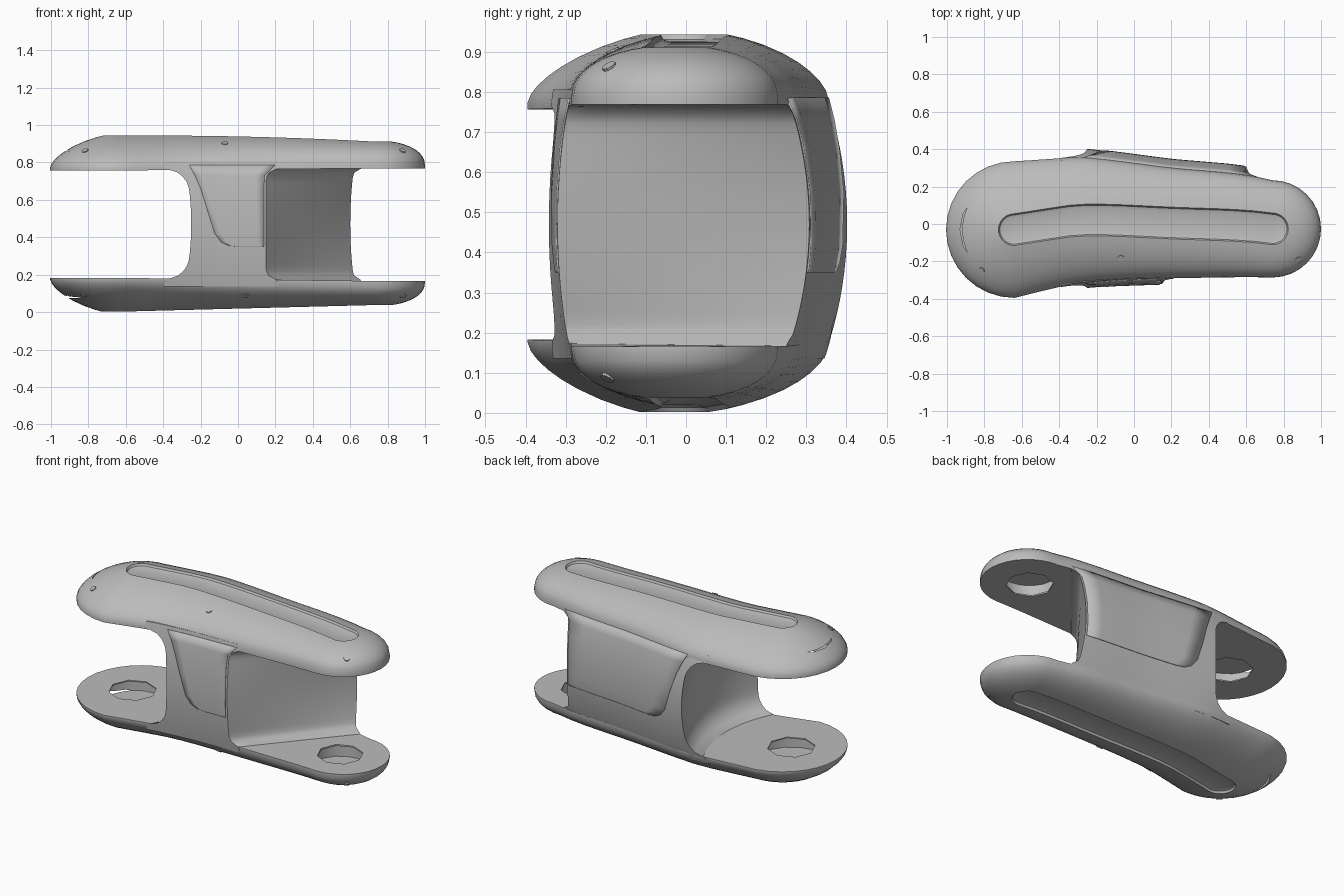
import bpy, bmesh, math
from mathutils import Vector

if "Cube" in bpy.data.objects:
    bpy.data.objects.remove(bpy.data.objects["Cube"])

grey = bpy.data.materials.new("plain grey")
grey.use_nodes = True
grey.diffuse_color = (0.5, 0.5, 0.5, 1)
grey.node_tree.nodes["Principled BSDF"].inputs["Base Color"].default_value = (0.5, 0.5, 0.5, 1)

# Plan of the pods: spine x, centre y, half width
SPINE = [(-0.64, -0.03, 0.365), (-0.5, -0.008, 0.352), (-0.35, 0.015, 0.34), (-0.25, 0.022, 0.335),
         (-0.1, 0.02, 0.32), (0.2, 0.005, 0.295), (0.5, -0.005, 0.28), (0.62, -0.012, 0.272),
         (0.74, -0.026, 0.26)]
X0, X1 = SPINE[0][0], SPINE[-1][0]
LOW, HIGH = 0.174, 0.766     # mean heights of the inner plates
GROOVE = 0.085


def spine(x):
    x = min(max(x, X0), X1)
    for a, b in zip(SPINE, SPINE[1:]):
        if x <= b[0]:
            t = (x - a[0]) / (b[0] - a[0])
            return a[1] + t * (b[1] - a[1]), a[2] + t * (b[2] - a[2])


def activate(ob):
    bpy.ops.object.select_all(action='DESELECT')
    ob.select_set(True)
    bpy.context.view_layer.objects.active = ob


def smooth(ob, angle):
    activate(ob)
    bpy.ops.object.shade_smooth_by_angle(angle=math.radians(angle))


def finish(name, bm, angle=30):
    bmesh.ops.recalc_face_normals(bm, faces=bm.faces)
    mesh = bpy.data.meshes.new(name)
    bm.to_mesh(mesh)
    bm.free()
    ob = bpy.data.objects.new(name, mesh)
    bpy.context.collection.objects.link(ob)
    mesh.materials.append(grey)
    smooth(ob, angle)
    return ob


def loft(rings, strip_caps):
    bm = bmesh.new()
    loops = [[bm.verts.new(p) for p in ring] for ring in rings]
    n = len(loops[0])
    for a, b in zip(loops, loops[1:]):
        for i in range(n):
            j = (i + 1) % n
            bm.faces.new((a[i], a[j], b[j], b[i]))
    for r in (loops[0], loops[-1]):
        if not strip_caps:
            bm.faces.new(r)
            continue
        bm.faces.new((r[0], r[1], r[-1]))
        for i in range(1, n // 2 - 1):
            bm.faces.new((r[i], r[i + 1], r[n - i - 1], r[n - i]))
        bm.faces.new((r[n // 2 - 1], r[n // 2], r[n // 2 + 1]))
    return bm


# Outline as (spine x, direction), from the left tip round the front
ARC, SIDE = 8, 14
half = [(X0, math.pi + math.pi / 2 * i / ARC) for i in range(ARC)]
half += [(X0 + (X1 - X0) * i / SIDE, 1.5 * math.pi) for i in range(SIDE + 1)]
half += [(X1, 1.5 * math.pi + math.pi / 2 * i / ARC) for i in range(1, ARC + 1)]
OUTLINE = half + [(x, -a) for x, a in reversed(half[1:-1])]


def plate_z(x, side):
    t = (x - X0) / (X1 - X0)
    return 0.757 + 0.012 * t if side > 0 else 0.183 - 0.017 * t


def pod_point(x, a, f, side, r=None, sink=0.0):
    """f runs from the plate (None), over the lip (0), to the edge of the groove (1)."""
    c, w = spine(x)
    t = (x - X0) / (X1 - X0)
    height, rim = (0.186 - 0.044 * t * t, 0.017) if side > 0 else (0.181 - 0.053 * t, 0.008)
    p = 1.55 + 0.6 * t
    dome = lambda g: (1 - (1 - g) ** p) ** (1 / p)
    end = (w - GROOVE) / w
    rise = 0 if f is None else rim + (height - rim) * dome(f * end) / dome(end) - sink
    r = w + (f or 0) * (GROOVE - w) if r is None else r
    pos = Vector((x + r * math.cos(a), c + r * math.sin(a), plate_z(x, side) + side * rise))
    normal = Vector((r * math.cos(a) / w ** 2, r * math.sin(a) / w ** 2, side * rise / height ** 2))
    return pos, normal.normalized()


def prism(name, x, y, z, radius, depth, sides):
    bm = bmesh.new()
    bmesh.ops.create_cone(bm, cap_ends=True, segments=sides, radius1=radius, radius2=radius, depth=depth)
    bmesh.ops.translate(bm, verts=bm.verts, vec=(x, y, z))
    return finish(name, bm)


def cut(ob, cutter):
    mod = ob.modifiers.new("cut", 'BOOLEAN')
    mod.operation, mod.solver, mod.object = 'DIFFERENCE', 'EXACT', cutter
    cutter.hide_render = True
    activate(ob)
    bpy.ops.object.modifier_apply(modifier="cut")
    bpy.data.objects.remove(cutter)


def pod(name, side):
    rings = []
    for f in (None, 0, 0.03, 0.09, 0.18, 0.3, 0.45, 0.65, 0.85, 1):
        rings.append([pod_point(x, a, f, side)[0] for x, a in OUTLINE])
    # Sunken strip along the crown
    for r, sink in ((0.078, 0.012), (0.06, 0.018)):
        rings.append([pod_point(x, a, 1, side, r, sink)[0] for x, a in OUTLINE])
    ob = finish(name, loft(rings, True))
    # Eight sided openings in a thin plate, over hollow ends
    for x, hole, room, deep in ((-0.7, 0.135, 0.23, 0.1), (0.72, 0.13, 0.165, 0.08)):
        z = plate_z(x, side)
        cut(ob, prism("room_cutter", x, -0.03, z + side * (0.008 + deep / 2), room, deep, 16))
        cut(ob, prism("hole_cutter", x, -0.03, z, hole, 0.05, 8))
    smooth(ob, 30)


pod("upper_pod", 1)
pod("lower_pod", -1)


# Central block between the pods, hollowed at both ends
def bulge(z):
    return 1 - ((z - 0.471) / 0.3) ** 2


def wall_y(x, z, back):
    c, w = spine(x)
    return c + w + 0.045 * bulge(z) if back else c - w - 0.002 - 0.027 * bulge(z)


def flare(z, radius):
    e = max(min(z - LOW, HIGH - z), 0)
    return radius - math.sqrt(radius ** 2 - (radius - e) ** 2) if e < radius else 0


def wall_ends(z):
    left = -0.25 - 0.03 * (1 - bulge(z)) - flare(z, 0.11)
    return left, 0.15 + flare(z, 0.06), 0.6 + 0.02 * (1 - bulge(z)) + flare(z, 0.04)


def block_ring(z):
    left, front, back = wall_ends(z)
    n = 10
    ring = [(left + (front - left) * i / n, False) for i in range(n + 1)]
    ring = [(x, wall_y(x, z, b), z) for x, b in ring]
    y0, y1 = wall_y(front, z, False), wall_y(back, z, True)
    ring += [(front + (back - front) * i / n, y0 + (y1 - y0) * i / n, z) for i in range(1, n)]
    for i in range(n + 1):
        x = back + (left - back) * i / n
        ring.append((x, wall_y(x, z, True), z))
    y0, y1 = wall_y(left, z, True), wall_y(left, z, False)
    for i in range(1, n):
        s = i / n
        ring.append((left + 0.36 * s * (1 - s), y0 + (y1 - y0) * s, z))
    return ring


# The block runs a little way into both pods so the walls blend with the domes
levels = [0.471 - 0.335 * math.cos(math.pi * i / 26) for i in range(27)]
finish("central_block", loft([block_ring(z) for z in levels], False), 40)


# Thin raised panels on the front and back walls
EDGE = [(0.35, 0.0), (0.355, -0.05), (0.375, -0.09), (0.42, -0.125), (0.55, -0.165),
        (0.66, -0.2), (0.73, -0.23), (0.785, -0.26)]


def panel(name, back):
    bm = bmesh.new()
    rows = []
    for z, left in EDGE:
        right = wall_ends(z)[2 if back else 1] - 0.012
        xs = [left + (right - left) * i / 8 for i in range(9)]
        out = 0.001 if back else -0.001
        rows.append([bm.verts.new((x, wall_y(x, z, back) + out, z)) for x in xs])
    for a, b in zip(rows, rows[1:]):
        for i in range(8):
            bm.faces.new((a[i], a[i + 1], b[i + 1], b[i]))
    ob = finish(name, bm)
    mod = ob.modifiers.new("thickness", 'SOLIDIFY')
    mod.thickness, mod.offset = 0.007, 0


panel("front_panel", False)
panel("back_panel", True)

# Small fasteners along the front of each pod
for word, side, spots in (("upper", 1, ((X0, 231, 0.3), (-0.07, 270, 0.5), (X1, 310, 0.25))),
                          ("lower", -1, ((X0, 231, 0.25), (0.04, 270, 0.22), (X1, 310, 0.22)))):
    for i, (x, deg, f) in enumerate(spots):
        pos, normal = pod_point(x, math.radians(deg), f, side)
        screw = prism(f"{word}_fastener_{i + 1}", 0, 0, 0, 0.018, 0.008, 10)
        screw.location = pos
        screw.rotation_mode = 'QUATERNION'
        screw.rotation_quaternion = normal.to_track_quat('Z', 'Y')
